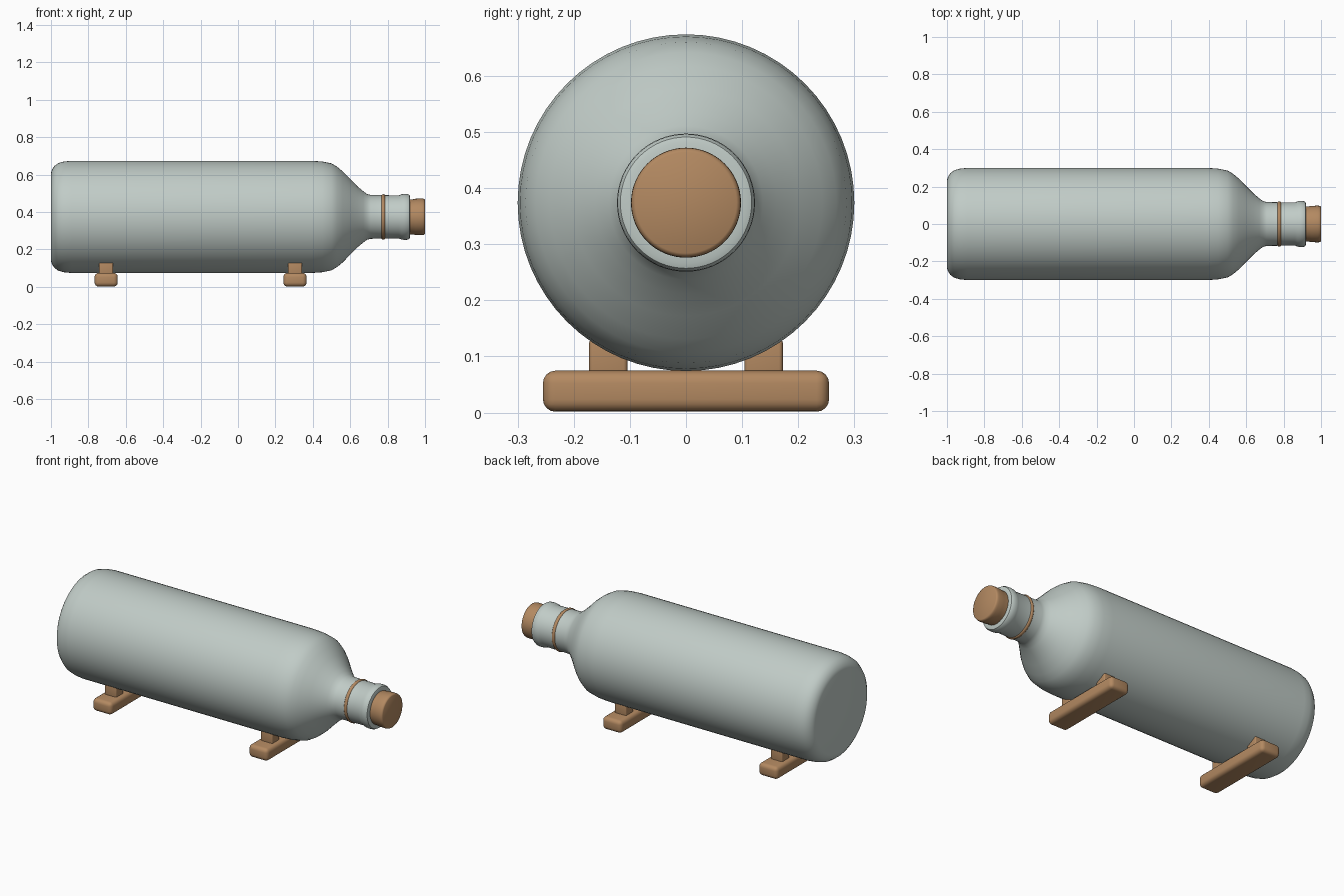
import bpy, bmesh, math
from mathutils import Matrix

if "Cube" in bpy.data.objects:
    bpy.data.objects.remove(bpy.data.objects["Cube"])

AXIS_Z = 0.374


def material(name, rgb):
    m = bpy.data.materials.new(name)
    m.diffuse_color = (*rgb, 1)
    m.use_nodes = True
    m.node_tree.nodes["Principled BSDF"].inputs["Base Color"].default_value = m.diffuse_color
    return m


glass = material("pale grey glass", (0.53, 0.60, 0.57))
wood = material("tan wood", (0.45, 0.25, 0.12))


def finish(name, bm, mat, angle):
    bmesh.ops.recalc_face_normals(bm, faces=bm.faces)
    me = bpy.data.meshes.new(name)
    bm.to_mesh(me)
    bm.free()
    me.materials.append(mat)
    ob = bpy.data.objects.new(name, me)
    bpy.context.collection.objects.link(ob)
    bpy.ops.object.select_all(action='DESELECT')
    ob.select_set(True)
    bpy.context.view_layer.objects.active = ob
    bpy.ops.object.shade_smooth_by_angle(angle=math.radians(angle))
    return ob


def lathe(name, profile, mat, closed=False, sides=64):
    """Spin (x, radius) points around the bottle axis."""
    bm = bmesh.new()
    rings = []
    for x, r in profile:
        rings.append([bm.verts.new((x, r * math.cos(a), AXIS_Z + r * math.sin(a)))
                      for a in (2 * math.pi * i / sides for i in range(sides))])
    pairs = list(zip(rings, rings[1:]))
    if closed:
        pairs.append((rings[-1], rings[0]))
    for a, b in pairs:
        for i in range(sides):
            j = (i + 1) % sides
            bm.faces.new((a[i], a[j], b[j], b[i]))
    if not closed:
        bm.faces.new(rings[0])
        bm.faces.new(rings[-1])
    return finish(name, bm, mat, 40)


def rounded_box(name, center, size, bevel, mat):
    bm = bmesh.new()
    bmesh.ops.create_cube(bm, size=1, matrix=Matrix.Translation(center)
                          @ Matrix.Diagonal((*size, 1)))
    bmesh.ops.bevel(bm, geom=bm.edges[:], offset=bevel, segments=4,
                    profile=0.5, affect='EDGES')
    return finish(name, bm, mat, 50)


# Bottle: base, body, shoulder, neck and lip
lathe("bottle", [
    (-1.0, 0.235), (-0.995, 0.252), (-0.982, 0.272), (-0.96, 0.288), (-0.93, 0.296),
    (-0.89, 0.300), (0.39, 0.300), (0.45, 0.296), (0.50, 0.286), (0.53, 0.268),
    (0.56, 0.243), (0.60, 0.202), (0.64, 0.162), (0.67, 0.137), (0.69, 0.122),
    (0.71, 0.117), (0.86, 0.115), (0.875, 0.121), (0.89, 0.123), (0.908, 0.122),
    (0.917, 0.117), (0.92, 0.108), (0.92, 0.09)], glass)

# Cork stopper
lathe("cork", [
    (0.88, 0.094), (0.935, 0.094), (0.95, 0.097), (0.98, 0.098),
    (0.99, 0.0975), (0.997, 0.095), (1.0, 0.090)], wood)

# Thin band around the neck
lathe("neck_band", [
    (0.777 + 0.010 * math.cos(a), 0.114 + 0.0075 * math.sin(a))
    for a in (2 * math.pi * i / 12 for i in range(12))], wood, closed=True)

# Two cradles, each a cross bar with a pair of support posts
for label, x in (("rear", -0.705), ("neck_end", 0.305)):
    rounded_box(label + "_cross_bar", (x, 0, 0.038), (0.124, 0.51, 0.073), 0.022, wood)
    for side, s in (("front", -1), ("back", 1)):
        rounded_box(f"{label}_{side}_post", (x, s * 0.1385, 0.097),
                    (0.075, 0.068, 0.068), 0.007, wood)
